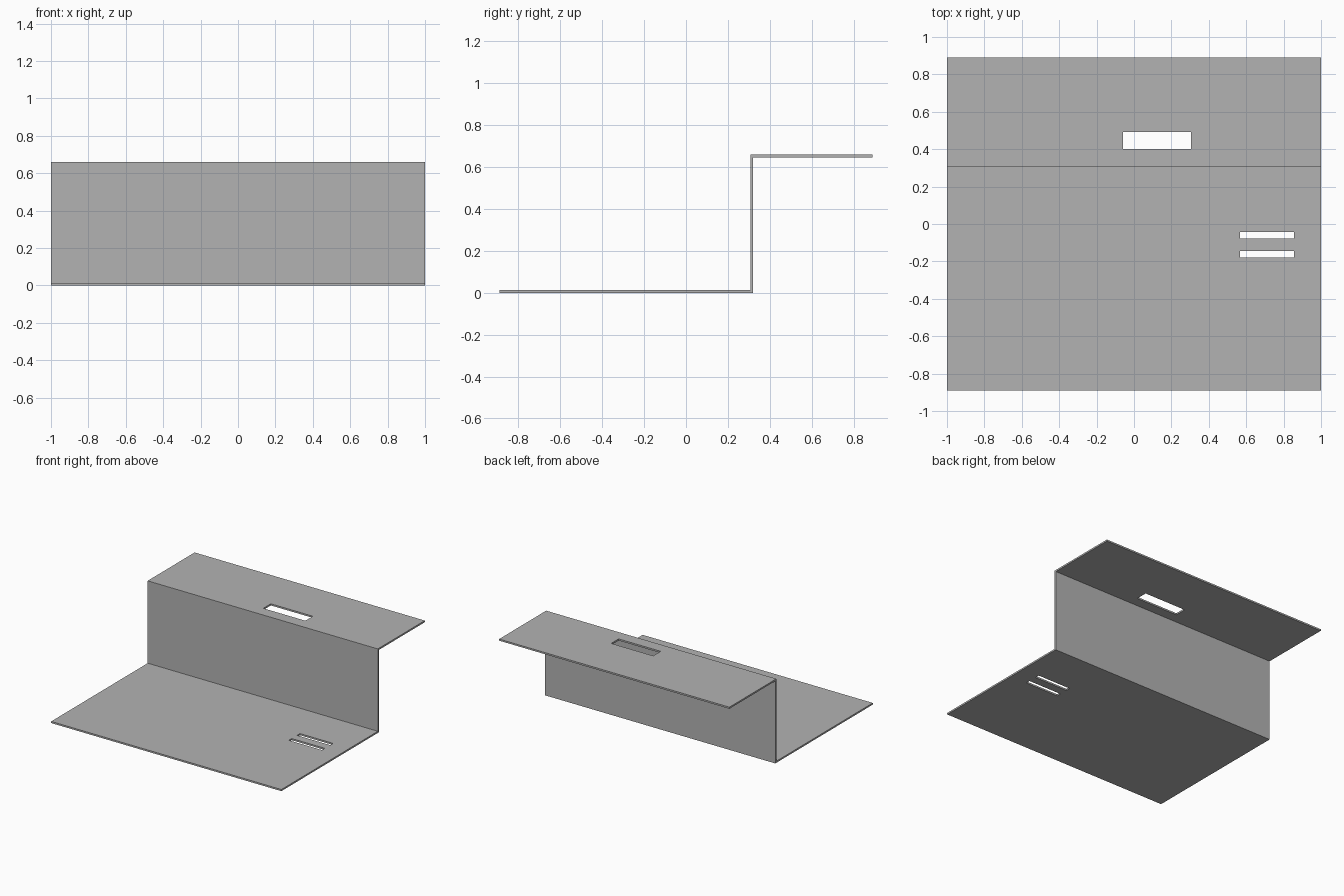
import bpy
import bmesh

if "Cube" in bpy.data.objects:
    bpy.data.objects.remove(bpy.data.objects["Cube"], do_unlink=True)

HALF_WIDTH = 1.0
HALF_DEPTH = 0.89
HEIGHT = 0.66
SHEET = 0.013
WALL_Y = 0.307

# Sheet metal colour
grey = bpy.data.materials.new("sheet grey")
grey.use_nodes = True
colour = (0.45, 0.45, 0.45, 1)
grey.diffuse_color = colour
grey.node_tree.nodes["Principled BSDF"].inputs["Base Color"].default_value = colour


def extrude_profile(name, points, x_min, x_max):
    """Extrude a (y, z) outline along x."""
    bm = bmesh.new()
    face = bm.faces.new([bm.verts.new((x_min, y, z)) for y, z in points])
    result = bmesh.ops.extrude_face_region(bm, geom=[face])
    verts = [v for v in result["geom"] if isinstance(v, bmesh.types.BMVert)]
    bmesh.ops.translate(bm, verts=verts, vec=(x_max - x_min, 0, 0))
    bmesh.ops.recalc_face_normals(bm, faces=bm.faces)
    mesh = bpy.data.meshes.new(name)
    bm.to_mesh(mesh)
    bm.free()
    mesh.materials.append(grey)
    obj = bpy.data.objects.new(name, mesh)
    bpy.context.collection.objects.link(obj)
    return obj


# Folded sheet: base, upright wall and rear shelf in one Z-shaped profile
outline = [
    (-HALF_DEPTH, 0), (WALL_Y + SHEET, 0),
    (WALL_Y + SHEET, HEIGHT - SHEET), (HALF_DEPTH, HEIGHT - SHEET),
    (HALF_DEPTH, HEIGHT), (WALL_Y, HEIGHT),
    (WALL_Y, SHEET), (-HALF_DEPTH, SHEET),
]
bracket = extrude_profile("folded_bracket", outline, -HALF_WIDTH, HALF_WIDTH)


def cut_slot(name, x_range, y_range, z):
    """Cut a rectangular slot through the sheet at height z."""
    (y0, y1), low, high = y_range, z - 0.05, z + 0.05
    cutter = extrude_profile(name, [(y0, low), (y1, low), (y1, high), (y0, high)], *x_range)
    cutter.hide_render = True
    mod = bracket.modifiers.new(name, "BOOLEAN")
    mod.operation = "DIFFERENCE"
    mod.solver = "EXACT"
    mod.object = cutter
    bpy.context.view_layer.objects.active = bracket
    bpy.ops.object.modifier_apply(modifier=mod.name)
    bpy.data.objects.remove(cutter, do_unlink=True)


# Shelf opening and the pair of base slots
cut_slot("shelf_opening", (-0.06, 0.305), (0.40, 0.493), HEIGHT)
for i, y in enumerate((-0.06, -0.162)):
    cut_slot(f"base_slot_{i + 1}", (0.568, 0.856), (y - 0.018, y + 0.018), 0)
